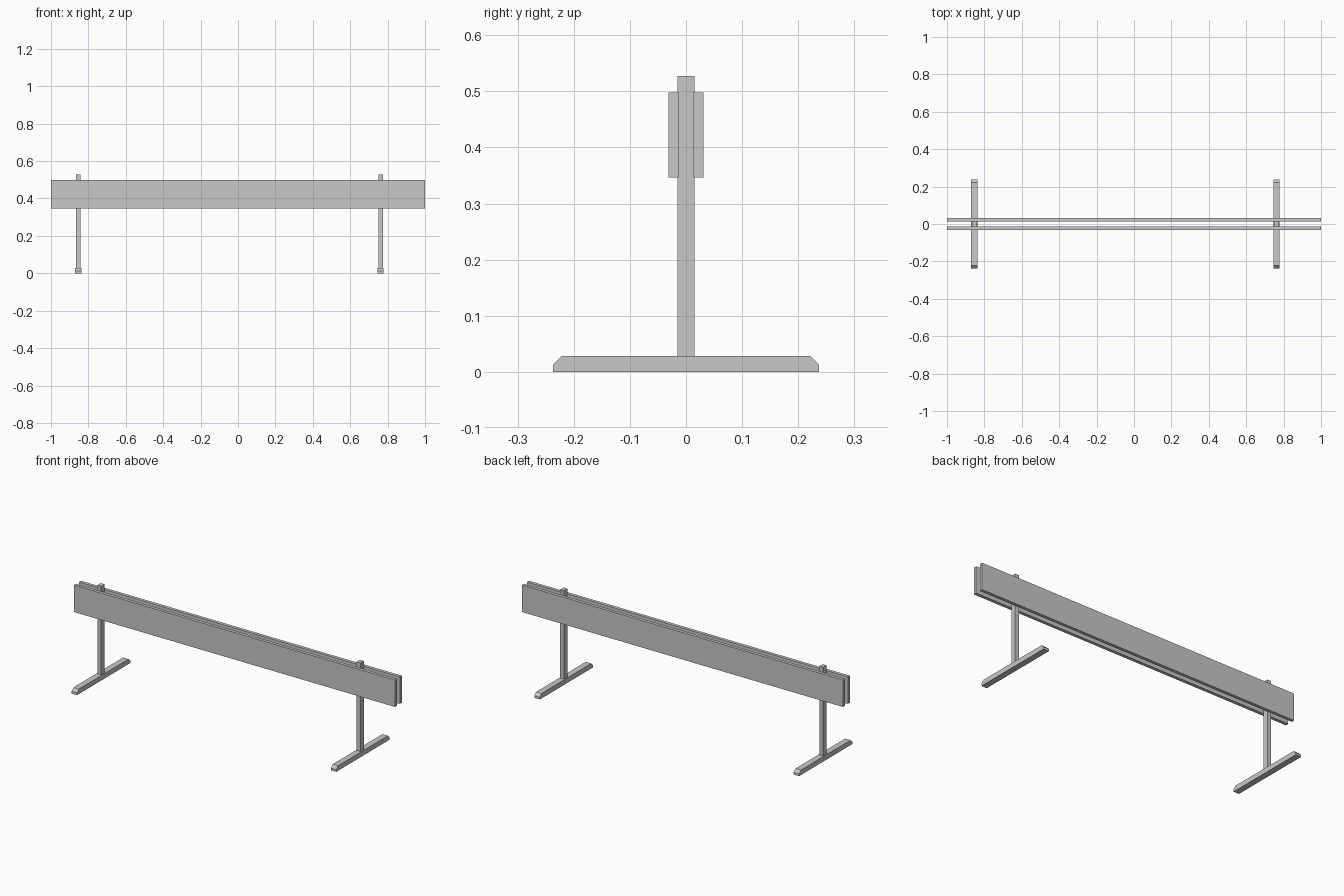
import bpy
import bmesh

cube = bpy.data.objects.get("Cube")
if cube:
    bpy.data.objects.remove(cube)

# Single flat light grey for every part
grey = bpy.data.materials.new("light grey")
grey.use_nodes = True
colour = (0.58, 0.58, 0.58, 1)
grey.diffuse_color = colour
grey.node_tree.nodes["Principled BSDF"].inputs["Base Color"].default_value = colour


def extrude_profile(name, profile, x, width):
    """Extrude a (y, z) outline along x, centred on x."""
    bm = bmesh.new()
    face = bm.faces.new([bm.verts.new((x - width / 2, y, z)) for y, z in profile])
    result = bmesh.ops.extrude_face_region(bm, geom=[face])
    moved = [v for v in result["geom"] if isinstance(v, bmesh.types.BMVert)]
    bmesh.ops.translate(bm, verts=moved, vec=(width, 0, 0))
    bmesh.ops.recalc_face_normals(bm, faces=bm.faces)
    mesh = bpy.data.meshes.new(name)
    bm.to_mesh(mesh)
    bm.free()
    mesh.materials.append(grey)
    obj = bpy.data.objects.new(name, mesh)
    bpy.context.collection.objects.link(obj)


def rectangle(y0, y1, z0, z1):
    return [(y0, z0), (y1, z0), (y1, z1), (y0, z1)]


# Foot outline with chamfered upper ends
half, height, chamfer = 0.237, 0.028, 0.0155
foot = [(-half, 0), (half, 0), (half, height - chamfer), (half - chamfer, height),
        (chamfer - half, height), (-half, height - chamfer)]

# Two stands, each a foot and an upright post
for side, x in (("right", -0.854), ("left", 0.762)):
    extrude_profile(side + "_foot", foot, x, 0.034)
    extrude_profile(side + "_post", rectangle(-0.015, 0.015, height, 0.527), x, 0.024)

# Long boards on both faces of the posts
for name, y0, y1 in (("front_board", -0.0315, -0.0135), ("back_board", 0.0135, 0.0315)):
    extrude_profile(name, rectangle(y0, y1, 0.346, 0.498), 0, 2)
